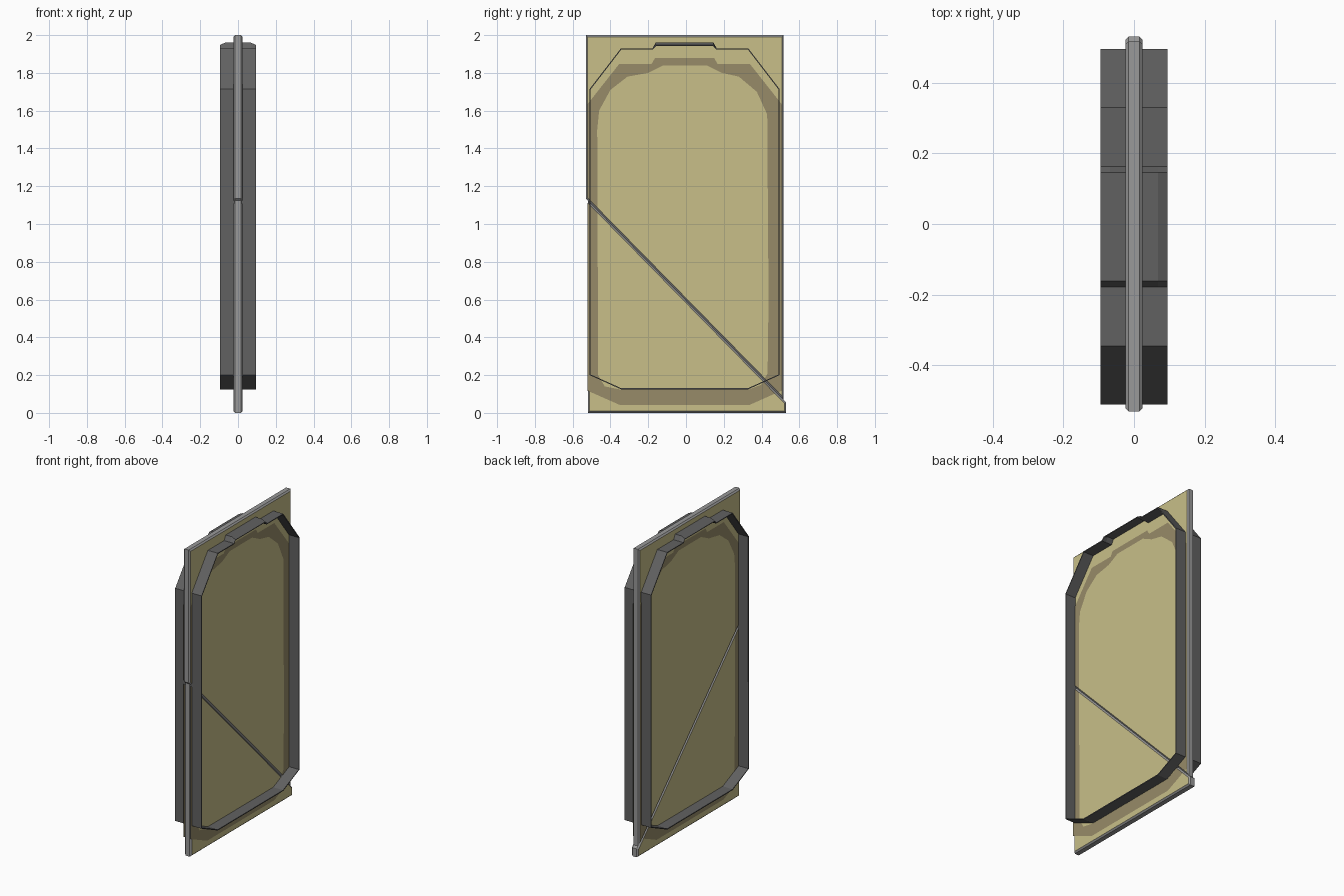
import bpy, bmesh
from mathutils import Vector

if "Cube" in bpy.data.objects:
    bpy.data.objects.remove(bpy.data.objects["Cube"])


def material(name, rgb):
    m = bpy.data.materials.new(name)
    m.diffuse_color = (*rgb, 1)
    m.use_nodes = True
    m.node_tree.nodes["Principled BSDF"].inputs["Base Color"].default_value = m.diffuse_color
    return m


TAN = material("tan_panel", (0.58, 0.52, 0.25))
SHADE = material("dark_tan_band", (0.31, 0.26, 0.14))
EDGE = material("edge_grey", (0.32, 0.32, 0.32))
FRAME = material("frame_grey", (0.12, 0.12, 0.12))

HALF = 0.024      # slab half thickness
BEVEL = 0.009
SEAM_A = Vector((0, -0.53, 1.135))
SEAM_B = Vector((0, 0.53, 0.055))


def finish(bm, name, mats):
    me = bpy.data.meshes.new(name)
    bm.to_mesh(me)
    bm.free()
    for m in mats:
        me.materials.append(m)
    ob = bpy.data.objects.new(name, me)
    bpy.context.collection.objects.link(ob)
    return ob


# Slab halves: extruded outlines with bevelled grey rims and tan faces
def slab(name, outline):
    bm = bmesh.new()
    face = bm.faces.new([bm.verts.new((-HALF, y, z)) for y, z in outline])
    ext = bmesh.ops.extrude_face_region(bm, geom=[face])
    top = [v for v in ext["geom"] if isinstance(v, bmesh.types.BMVert)]
    bmesh.ops.translate(bm, verts=top, vec=(2 * HALF, 0, 0))
    bmesh.ops.recalc_face_normals(bm, faces=bm.faces)
    rim = [e for e in bm.edges if abs(e.verts[0].co.x - e.verts[1].co.x) < 1e-5]
    bmesh.ops.bevel(bm, geom=rim, offset=BEVEL, segments=1, affect='EDGES')
    bm.normal_update()
    for f in bm.faces:
        f.material_index = 0 if abs(f.normal.x) > 0.99 else 1
    finish(bm, name, [TAN, EDGE])


def seam_z(y):
    t = (y - SEAM_A.y) / (SEAM_B.y - SEAM_A.y)
    return SEAM_A.z + t * (SEAM_B.z - SEAM_A.z)


slab("upper_slab", [(-0.53, 2), (-0.53, seam_z(-0.53)), (0.517, seam_z(0.517)), (0.517, 2)])
slab("lower_slab", [(-0.519, seam_z(-0.519)), (-0.519, 0), (0.53, 0), (0.53, seam_z(0.53))])

# Raised frame: thin-walled ring passing through the slab, with a stepped top
CY = -0.0075
half_ring = [(0.337, 0.125), (0.5025, 0.20), (0.5025, 1.715), (0.337, 1.93),
             (0.17, 1.93), (0.153, 1.96)]


def mirrored(half):
    return [(CY + y, z) for y, z in half] + [(CY - y, z) for y, z in reversed(half)]


ring = mirrored(half_ring)
bm = bmesh.new()
rows = []
for x, top in ((-0.095, 1.948), (-0.068, 1.96), (0.068, 1.96), (0.095, 1.948)):
    rows.append([bm.verts.new((x, y, min(z, top))) for y, z in ring])
n = len(ring)
for a, b in zip(rows, rows[1:]):
    for i in range(n):
        j = (i + 1) % n
        bm.faces.new((a[i], a[j], b[j], b[i]))
bmesh.ops.recalc_face_normals(bm, faces=bm.faces)
frame = finish(bm, "raised_frame", [FRAME])
wall = frame.modifiers.new("wall", 'SOLIDIFY')
wall.thickness = 0.006
wall.offset = -1

# Dark painted band on both faces, cut away along the diagonal seam
outer = [(CY + (y - CY) * 1.025, z - 0.082) for y, z in ring]
inner = [(0.33, 0.123), (0.40, 0.15), (0.432, 0.21), (0.437, 0.6), (0.43, 1.58),
         (0.375, 1.70), (0.28, 1.78), (0.19, 1.80), (0.11, 1.84),
         (-0.12, 1.84), (-0.20, 1.80), (-0.31, 1.78), (-0.40, 1.71),
         (-0.46, 1.60), (-0.47, 1.5), (-0.465, 0.2), (-0.43, 0.14), (-0.345, 0.123)]
along = (SEAM_B - SEAM_A).normalized()
across = Vector((0, -along.z, along.y))

for side, name in ((1, "right_band"), (-1, "left_band")):
    bm = bmesh.new()
    x = side * (HALF + 0.001)
    edges = []
    for loop in (outer, inner):
        vs = [bm.verts.new((x, y, z)) for y, z in loop]
        edges += [bm.edges.new((vs[i - 1], vs[i])) for i in range(len(vs))]
    bmesh.ops.triangle_fill(bm, use_beauty=True, edges=edges, normal=(side, 0, 0))
    for d in (-BEVEL, BEVEL):
        bmesh.ops.bisect_plane(bm, geom=bm.verts[:] + bm.edges[:] + bm.faces[:],
                               plane_co=SEAM_A + across * d, plane_no=across)
    gap = [f for f in bm.faces
           if abs((f.calc_center_median() - SEAM_A).dot(across)) < BEVEL - 1e-5]
    bmesh.ops.delete(bm, geom=gap, context='FACES')
    bm.normal_update()
    for f in bm.faces:
        if f.normal.x * side < 0:
            f.normal_flip()
    finish(bm, name, [SHADE])
